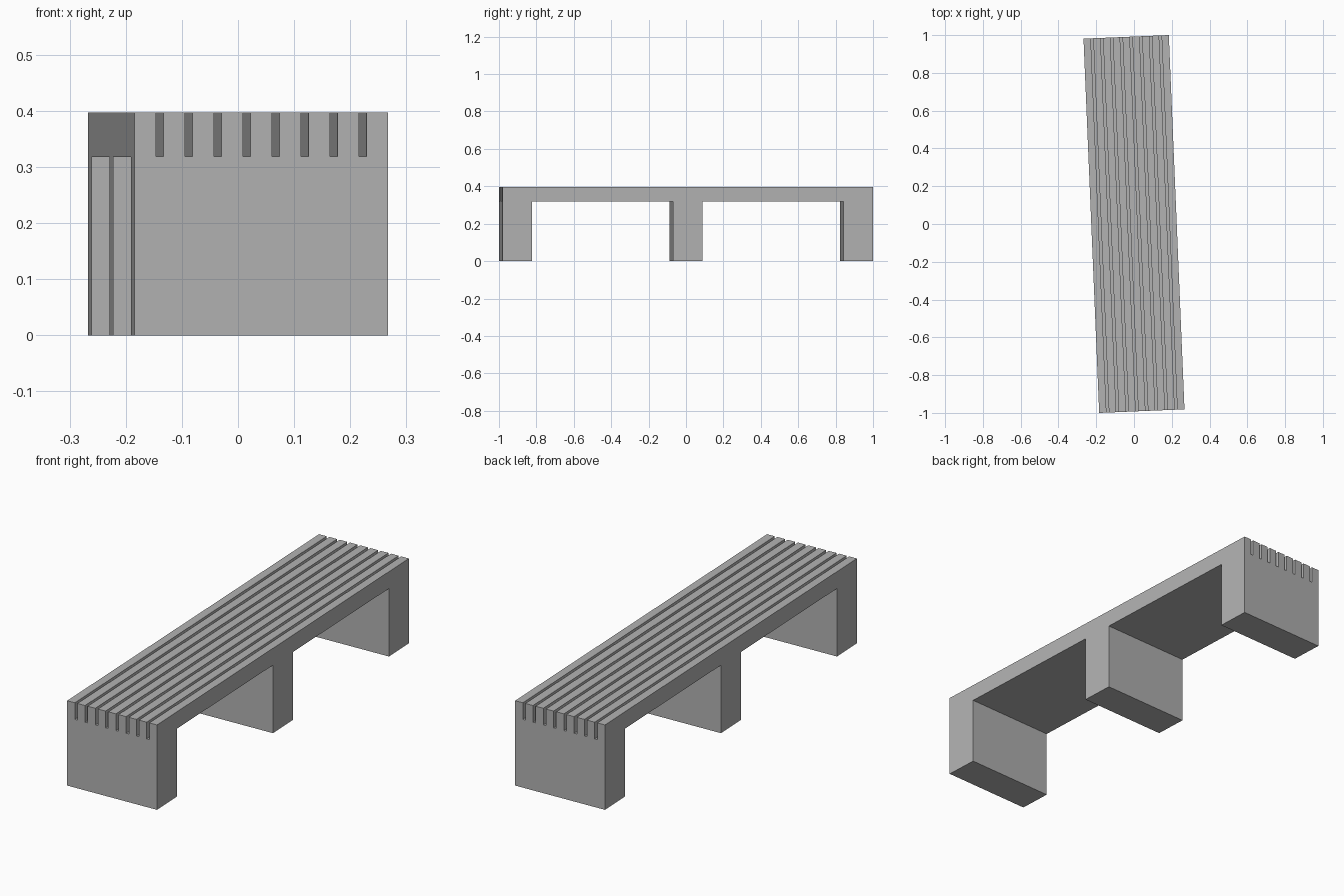
import bpy, bmesh, math
from mathutils import Matrix

LENGTH, WIDTH, HEIGHT = 1.983, 0.452, 0.397
SEAT_Z = 0.318          # underside of the seat
LEG = 0.157             # leg thickness along the bench
SLATS, GAP = 9, 0.0133
FLOOR = 0.001           # thin sheet closing the gaps below
TURN = Matrix.Rotation(math.radians(2.4), 4, 'Z')

cube = bpy.data.objects.get("Cube")
if cube:
    bpy.data.objects.remove(cube, do_unlink=True)

grey = bpy.data.materials.new("concrete grey")
grey.use_nodes = True
colour = (0.45, 0.45, 0.45, 1)
grey.diffuse_color = colour
grey.node_tree.nodes["Principled BSDF"].inputs["Base Color"].default_value = colour


def extrude_along_bench(name, profile, y, depth):
    """Extrude an x-z profile by depth, centred on y, then turn the part."""
    bm = bmesh.new()
    face = bm.faces.new([bm.verts.new((x, y - depth / 2, z)) for x, z in profile])
    moved = bmesh.ops.extrude_face_region(bm, geom=[face])["geom"]
    verts = [g for g in moved if isinstance(g, bmesh.types.BMVert)]
    bmesh.ops.translate(bm, verts=verts, vec=(0, depth, 0))
    bmesh.ops.recalc_face_normals(bm, faces=bm.faces)
    bm.transform(TURN)
    mesh = bpy.data.meshes.new(name)
    bm.to_mesh(mesh)
    bm.free()
    mesh.materials.append(grey)
    obj = bpy.data.objects.new(name, mesh)
    bpy.context.collection.objects.link(obj)


# Slatted seat: comb-shaped cross-section
half = WIDTH / 2
slat = (WIDTH - GAP * (SLATS - 1)) / SLATS
comb = [(half, SEAT_Z), (-half, SEAT_Z)]
for i in range(SLATS):
    left = -half + i * (slat + GAP)
    right = left + slat
    if i > 0:
        comb.append((left, SEAT_Z + FLOOR))
    comb += [(left, HEIGHT), (right, HEIGHT)]
    if i < SLATS - 1:
        comb.append((right, SEAT_Z + FLOOR))
extrude_along_bench("slatted_seat", comb, 0, LENGTH)

# Three block legs
block = [(-half, 0), (half, 0), (half, SEAT_Z), (-half, SEAT_Z)]
end = (LENGTH - LEG) / 2
for name, y in (("front_leg", -end), ("middle_leg", 0), ("back_leg", end)):
    extrude_along_bench(name, block, y, LEG)
